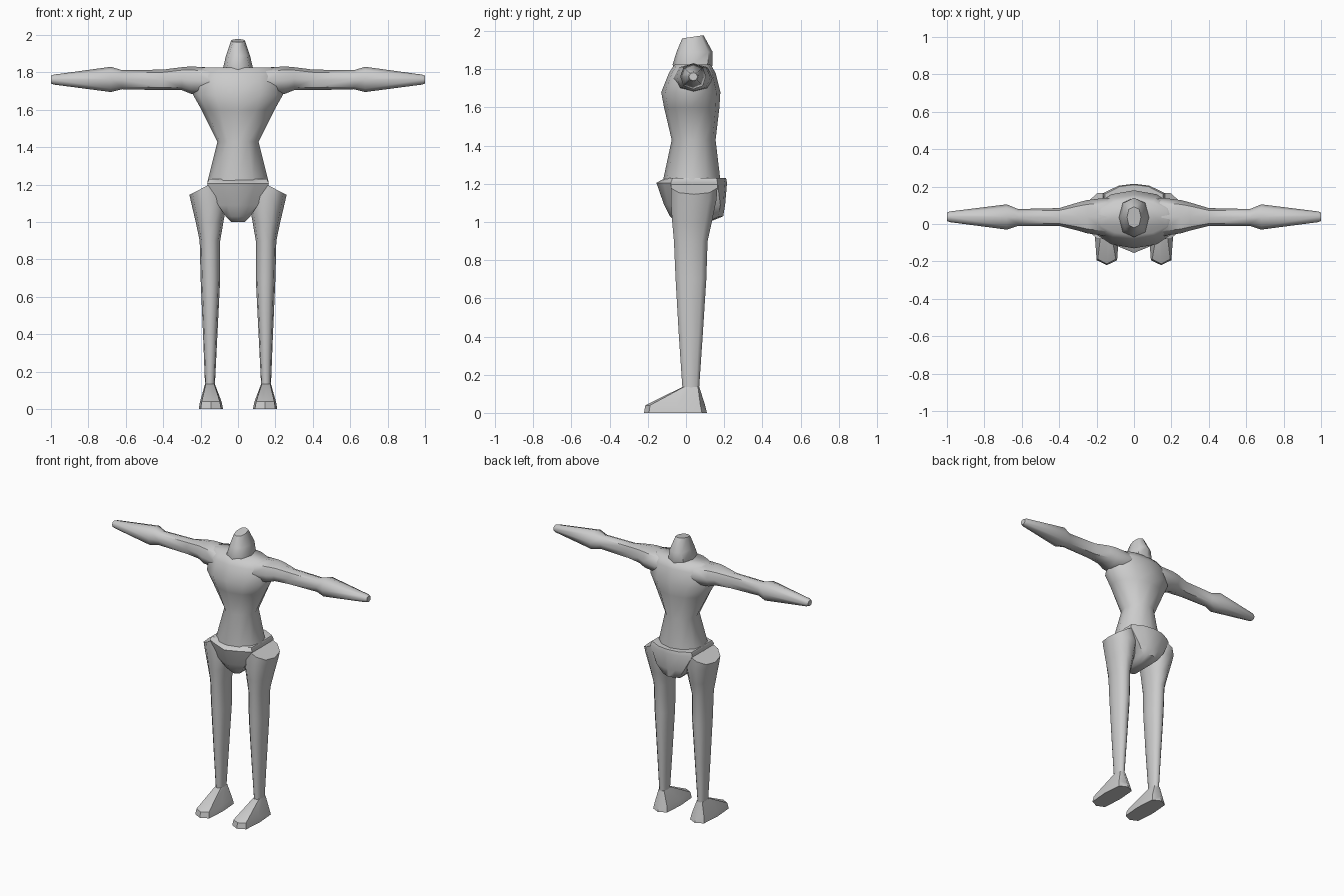
import bpy, bmesh, math
from mathutils import Vector

if "Cube" in bpy.data.objects:
    bpy.data.objects.remove(bpy.data.objects["Cube"])

skin = bpy.data.materials.new("light grey")
skin.diffuse_color = (0.6, 0.6, 0.6, 1)
skin.use_nodes = True
skin.node_tree.nodes["Principled BSDF"].inputs["Base Color"].default_value = skin.diffuse_color


def ring(x0, x1, y0, y1, z, n=8, power=2.0, slope=0.0):
    """Rounded horizontal outline; slope tilts it along x."""
    cx, cy, hx, hy = (x0 + x1) / 2, (y0 + y1) / 2, (x1 - x0) / 2, (y1 - y0) / 2
    pts = []
    for i in range(n):
        a = 2 * math.pi * i / n
        c, s = math.cos(a), math.sin(a)
        u = math.copysign(abs(c) ** (2 / power), c)
        v = math.copysign(abs(s) ** (2 / power), s)
        pts.append(Vector((cx + hx * u, cy + hy * v, z + slope * hx * u)))
    return pts


def loft(name, rings, mirror=False, angle=50):
    """Skin a list of outlines, cap both ends and shade smooth."""
    bm = bmesh.new()
    rows = [[bm.verts.new(p) for p in r] for r in rings]
    n = len(rows[0])
    for a, b in zip(rows, rows[1:]):
        for i in range(n):
            j = (i + 1) % n
            bm.faces.new((a[i], a[j], b[j], b[i]))
    bm.faces.new(rows[0])
    bm.faces.new(rows[-1])
    bmesh.ops.recalc_face_normals(bm, faces=bm.faces)
    me = bpy.data.meshes.new(name)
    bm.to_mesh(me)
    bm.free()
    me.materials.append(skin)
    ob = bpy.data.objects.new(name, me)
    bpy.context.collection.objects.link(ob)
    if mirror:
        ob.modifiers.new("Mirror", "MIRROR").use_mirror_merge = False
    bpy.ops.object.select_all(action="DESELECT")
    ob.select_set(True)
    bpy.context.view_layer.objects.active = ob
    bpy.ops.object.shade_smooth_by_angle(angle=math.radians(angle))
    return ob


# Torso: hips, waist, chest, shoulders (z, half width, front, back)
loft("torso", [ring(-w, w, f, b, z, 12) for z, w, f, b in (
    (1.16, 0.165, -0.11, 0.18), (1.22, 0.162, -0.12, 0.18),
    (1.43, 0.11, -0.075, 0.155), (1.60, 0.195, -0.115, 0.175),
    (1.68, 0.24, -0.13, 0.18), (1.78, 0.235, -0.09, 0.155),
    (1.825, 0.20, -0.06, 0.13))], angle=80)

# Pelvis: pointed front, flat seat (z, half width, front, side front, back)
pelvis = []
for z, w, f, sf, b, sb in ((1.0, 0.035, -0.05, -0.03, 0.12, 0.11),
                           (1.03, 0.065, -0.085, -0.05, 0.195, 0.17),
                           (1.09, 0.105, -0.115, -0.07, 0.205, 0.18),
                           (1.205, 0.165, -0.155, -0.08, 0.215, 0.165),
                           (1.23, 0.155, -0.11, -0.07, 0.21, 0.16)):
    pelvis.append([Vector((x, y, z)) for x, y in (
        (0, f), (w * 0.55, (f + sf) / 2), (w, sf), (w, sb), (w * 0.5, b - 0.01),
        (0, b), (-w * 0.5, b - 0.01), (-w, sb), (-w, sf), (-w * 0.55, (f + sf) / 2))])
loft("pelvis", pelvis)

# Head: tapered cap leaning back
head = [ring(-w, w, f, b, z, 8, 2.4) for z, w, f, b in (
    (1.79, 0.075, -0.06, 0.13), (1.825, 0.08, -0.07, 0.14),
    (1.89, 0.064, -0.05, 0.14), (1.97, 0.037, -0.02, 0.092))]
for p in head[-1]:
    p.z += (p.y - 0.036) * 0.15
loft("head", head)

# Arms: shoulder, sleeve, flared wrist, tapering hand (x, bottom, top, front, back)
arm = []
for x, b, t, f, k in ((0.05, 1.70, 1.815, -0.06, 0.13), (0.15, 1.68, 1.826, -0.065, 0.14),
                      (0.25, 1.685, 1.832, -0.05, 0.128), (0.30, 1.705, 1.828, -0.035, 0.115),
                      (0.40, 1.705, 1.815, -0.01, 0.085), (0.62, 1.71, 1.812, -0.01, 0.08),
                      (0.68, 1.695, 1.83, -0.03, 0.105), (0.985, 1.735, 1.788, 0.01, 0.067),
                      (1.0, 1.74, 1.782, 0.016, 0.06)):
    arm.append([Vector((x, p.y, p.x)) for p in ring(b, t, f, k, 0, 8, 2.3)])
loft("arm", arm, mirror=True)

# Legs: slanted flared top down to the ankle (z, inner, outer, front, back, slope)
loft("leg", [ring(x0, x1, f, b, z, 10, 2.3, s) for z, x0, x1, f, b, s in (
    (1.197, 0.06, 0.26, -0.085, 0.17, -0.52), (1.12, 0.055, 0.252, -0.085, 0.165, -0.1),
    (1.0, 0.078, 0.226, -0.077, 0.14, 0), (0.9, 0.095, 0.205, -0.067, 0.117, 0),
    (0.70, 0.095, 0.20, -0.058, 0.11, 0), (0.40, 0.11, 0.187, -0.04, 0.09, 0),
    (0.12, 0.124, 0.176, -0.02, 0.07, 0))], mirror=True)

# Feet: wedge from ankle to a wide flat toe
loft("foot", [ring(x0, x1, f, b, z, 8, 4) for z, x0, x1, f, b in (
    (0.135, 0.124, 0.176, -0.02, 0.07), (0.04, 0.088, 0.203, -0.213, 0.10),
    (0.0, 0.08, 0.21, -0.22, 0.11))], mirror=True)
